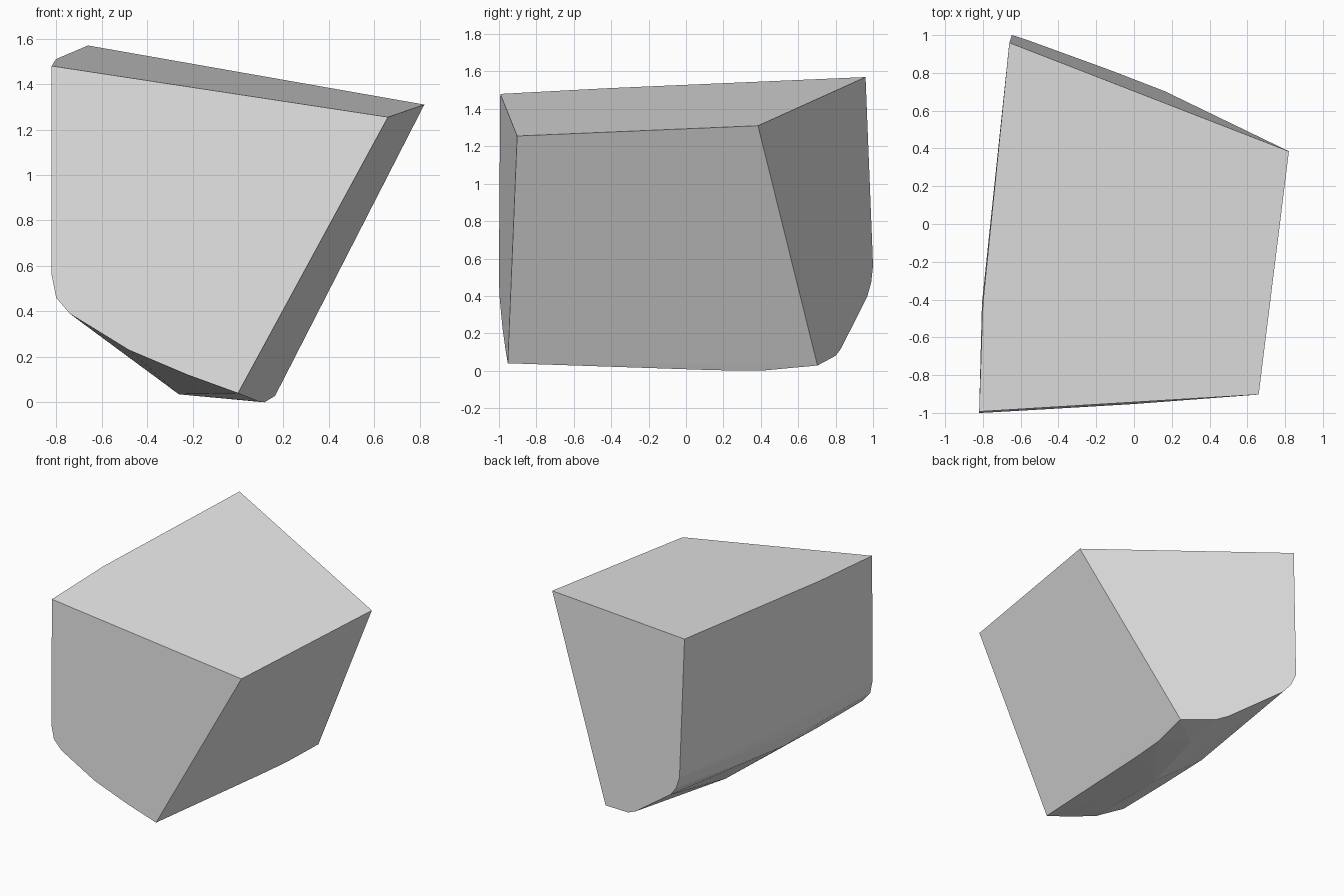
import bpy, bmesh, math

if "Cube" in bpy.data.objects:
    bpy.data.objects.remove(bpy.data.objects["Cube"])

# Flat fracture planes of the stone chunk
def front(x, z):
    return (x, -0.953 + 0.062 * x + 0.0075 * (z - 0.04), z)

def back(x, z):
    return (x, 0.96 - 0.3964 * (x + 0.66) - 0.0448 * (z - 1.57), z)

def right(y, z):
    return (0.1015 * (y + 0.955) + 0.5386 * (z - 0.04), y, z)

def top(x, y):
    return (x, y, 1.48 - 0.155 * (x + 0.82) + 0.0589 * (y + 0.99))

# Outline of the front and back faces
points = [front(x, z) for x, z in (
    (-0.82, 1.48), (0.66, 1.255), (0.0, 0.04), (-0.22, 0.12),
    (-0.48, 0.23), (-0.74, 0.39), (-0.80, 0.46), (-0.82, 0.56))]
points += [back(x, z) for x, z in (
    (-0.66, 1.57), (0.82, 1.31), (0.163, 0.028), (-0.088, 0.08),
    (-0.168, 0.12), (-0.553, 0.40), (-0.611, 0.47), (-0.647, 0.56))]
# Bowed left side and the lower edge of the right side
points += [top(-0.80, -0.42), (-0.805, -0.42, 0.56), (-0.785, -0.42, 0.46)]
points += [right(0.15, 0.003), right(0.40, 0.0)]
# Rounded underside
points += [(-0.70, -0.52, 0.36), (-0.72, -0.12, 0.39),
           (-0.26, -0.09, 0.035), (-0.10, 0.50, 0.03)]

# Stone chunk: convex solid with nearly flat facets merged
bm = bmesh.new()
for p in points:
    bm.verts.new(p)
res = bmesh.ops.convex_hull(bm, input=bm.verts[:])
loose = [v for v in bm.verts if not v.link_faces]
bmesh.ops.delete(bm, geom=loose, context='VERTS')
bmesh.ops.dissolve_limit(bm, angle_limit=math.radians(1.0),
                         verts=bm.verts[:], edges=bm.edges[:])
bmesh.ops.recalc_face_normals(bm, faces=bm.faces[:])
mesh = bpy.data.meshes.new("stone_chunk")
bm.to_mesh(mesh)
bm.free()

# Plain grey stone
grey = bpy.data.materials.new("light_grey")
grey.diffuse_color = (0.8, 0.8, 0.8, 1.0)
grey.use_nodes = True
grey.node_tree.nodes["Principled BSDF"].inputs["Base Color"].default_value = grey.diffuse_color
mesh.materials.append(grey)
bpy.context.collection.objects.link(bpy.data.objects.new("stone_chunk", mesh))
